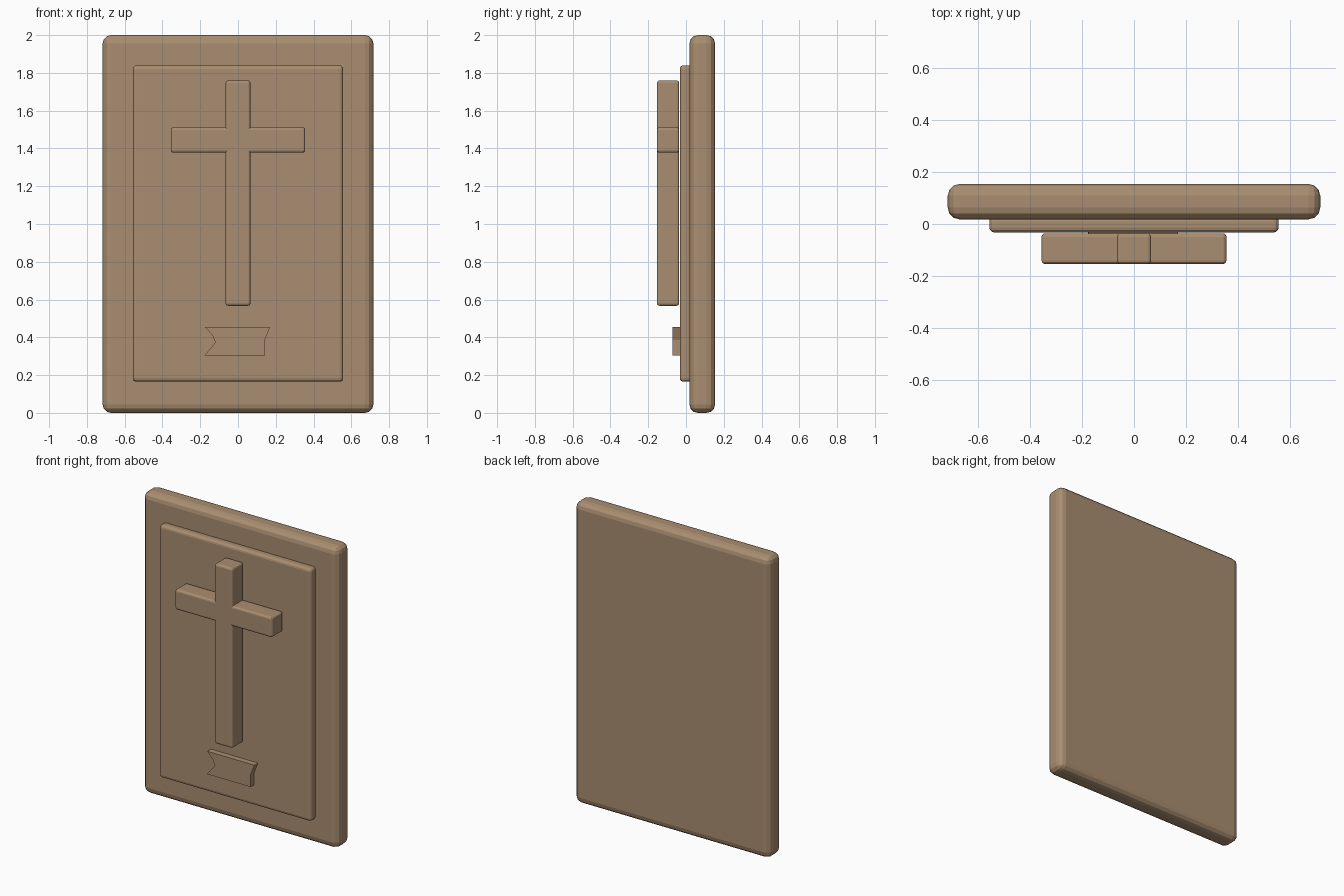
import bpy
import bmesh

old = bpy.data.objects.get("Cube")
if old:
    bpy.data.objects.remove(old, do_unlink=True)

# One warm wood colour for the whole plaque
wood = bpy.data.materials.new("warm_wood")
wood.use_nodes = True
colour = (0.40, 0.27, 0.165, 1)
wood.diffuse_color = colour
wood.node_tree.nodes["Principled BSDF"].inputs["Base Color"].default_value = colour


def prism(name, outline, y_front, y_back, bevel=0, segments=3):
    """Extrude an x-z outline from front to back and round its edges."""
    bm = bmesh.new()
    face = bm.faces.new([bm.verts.new((x, y_front, z)) for x, z in outline])
    grown = bmesh.ops.extrude_face_region(bm, geom=[face])["geom"]
    verts = [v for v in grown if isinstance(v, bmesh.types.BMVert)]
    bmesh.ops.translate(bm, verts=verts, vec=(0, y_back - y_front, 0))
    bmesh.ops.recalc_face_normals(bm, faces=bm.faces)
    mesh = bpy.data.meshes.new(name)
    bm.to_mesh(mesh)
    bm.free()
    mesh.materials.append(wood)
    obj = bpy.data.objects.new(name, mesh)
    bpy.context.collection.objects.link(obj)
    if bevel:
        mod = obj.modifiers.new("rounded_edges", "BEVEL")
        mod.width = bevel
        mod.segments = segments
    return obj


def slab(name, half_width, bottom, top, y_front, y_back, bevel, segments=3):
    w = half_width
    outline = [(-w, bottom), (w, bottom), (w, top), (-w, top)]
    return prism(name, outline, y_front, y_back, bevel, segments)


# Backing board and raised panel
slab("backing_board", 0.717, 0, 2, 0.018, 0.154, 0.045)
slab("raised_panel", 0.557, 0.165, 1.84, -0.033, 0.03, 0.02)

# Cross made of two rounded beams
slab("cross_upright", 0.066, 0.567, 1.76, -0.154, -0.036, 0.014)
slab("cross_arm", 0.356, 1.378, 1.512, -0.154, -0.036, 0.014)

# Small notched ribbon below the cross
ribbon = [(-0.178, 0.303), (0.142, 0.303), (0.142, 0.385),
          (0.17, 0.455), (-0.175, 0.455), (-0.135, 0.41), (-0.12, 0.373)]
prism("ribbon", ribbon, -0.071, -0.03)
